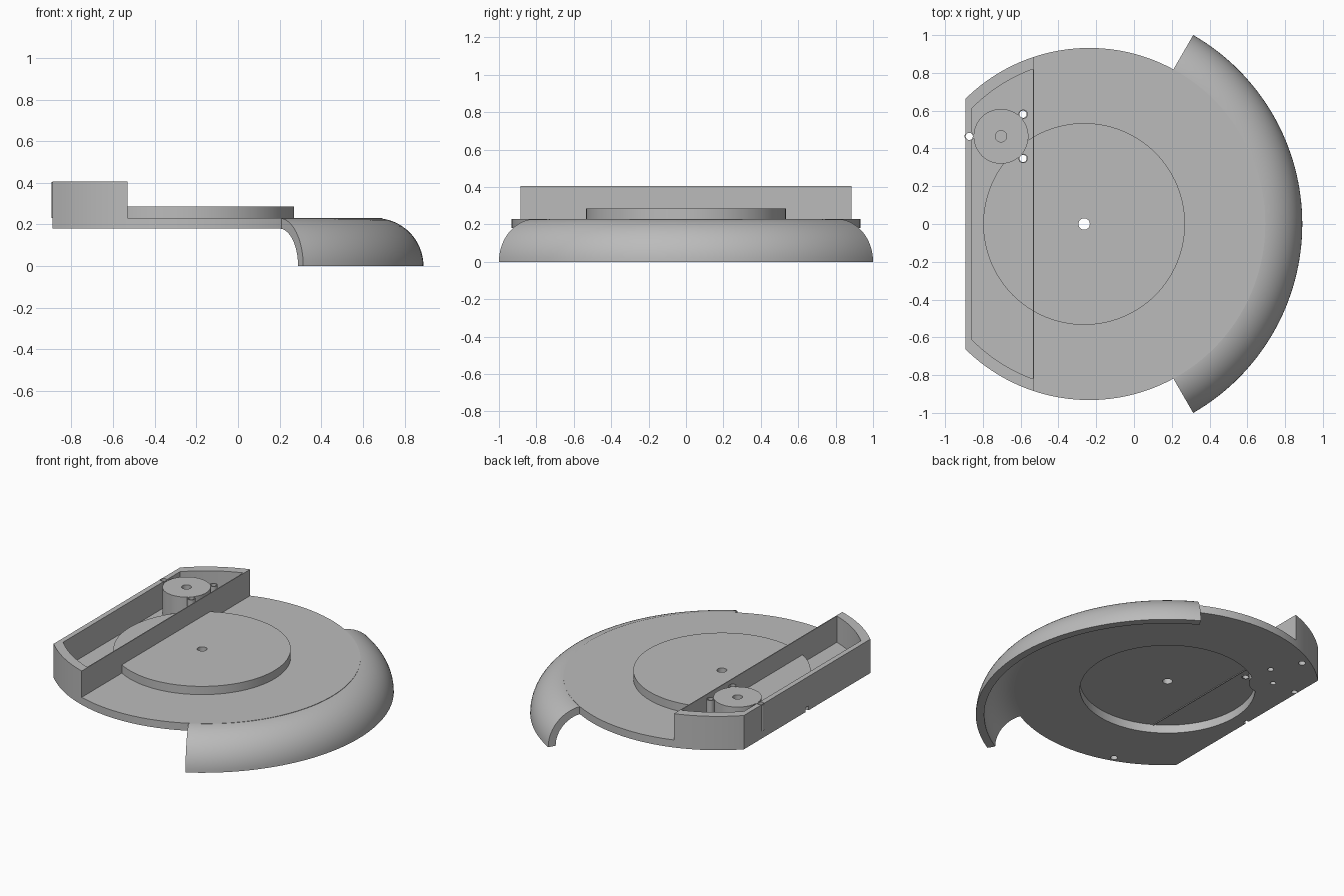
import bpy, bmesh, math

if "Cube" in bpy.data.objects:
    bpy.data.objects.remove(bpy.data.objects["Cube"], do_unlink=True)

grey = bpy.data.materials.new("plain grey")
grey.use_nodes = True
grey.diffuse_color = (0.5, 0.5, 0.5, 1)
grey.node_tree.nodes["Principled BSDF"].inputs["Base Color"].default_value = (0.5, 0.5, 0.5, 1)

HUB = -0.264                 # x of the blade axis
PLATE, PLATE_R = -0.237, 0.932
LOW, TOP, RIM_TOP = 0.18, 0.23, 0.405
BACK, DIVIDER = -0.891, -0.53


def finish(bm, name):
    bmesh.ops.remove_doubles(bm, verts=bm.verts, dist=1e-5)
    bmesh.ops.recalc_face_normals(bm, faces=bm.faces)
    mesh = bpy.data.meshes.new(name)
    bm.to_mesh(mesh)
    bm.free()
    mesh.materials.append(grey)
    ob = bpy.data.objects.new(name, mesh)
    bpy.context.collection.objects.link(ob)
    return ob


def prism(name, outline, z0, z1):
    bm = bmesh.new()
    low = [bm.verts.new((x, y, z0)) for x, y in outline]
    high = [bm.verts.new((x, y, z1)) for x, y in outline]
    bm.faces.new(low)
    bm.faces.new(high)
    for i in range(len(low)):
        j = (i + 1) % len(low)
        bm.faces.new((low[i], low[j], high[j], high[i]))
    return finish(bm, name)


def cylinder(name, x, y, r, z0, z1, n=32):
    ring = [(x + r * math.cos(2 * math.pi * i / n), y + r * math.sin(2 * math.pi * i / n)) for i in range(n)]
    return prism(name, ring, z0, z1)


def clipped_disc(cx, r, x0, x1, n=64):
    """Circle outline kept between two upright lines."""
    a0 = math.acos(max(-1, min(1, (x1 - cx) / r)))
    a1 = math.acos((x0 - cx) / r)
    angles = [a0 + (a1 - a0) * i / n for i in range(n + 1)]
    angles += [-a for a in reversed(angles) if a > 1e-6]
    return [(cx + r * math.cos(a), r * math.sin(a)) for a in angles]


def combine(ob, other, op="DIFFERENCE"):
    mod = ob.modifiers.new("combine", "BOOLEAN")
    mod.operation, mod.solver, mod.object = op, "EXACT", other
    other.hide_render = True
    bpy.context.view_layer.objects.active = ob
    bpy.ops.object.modifier_apply(modifier=mod.name)
    bpy.data.objects.remove(other, do_unlink=True)


# Base plate with its raised, hollow hub
plate = prism("base_plate", clipped_disc(PLATE, PLATE_R, BACK, PLATE + PLATE_R), LOW, TOP)
combine(plate, cylinder("hub", HUB, 0, 0.534, 0.2, 0.285, 128), "UNION")
combine(plate, cylinder("recess", HUB, 0, 0.528, 0.1, 0.235, 128))
combine(plate, cylinder("hub_hole", HUB, 0, 0.03, 0.1, 0.5))

# Open box at the back: curved ends, flat back wall and thin divider
box = prism("box_wall", clipped_disc(PLATE, PLATE_R, BACK, DIVIDER), TOP, RIM_TOP)
combine(box, prism("box_inside", clipped_disc(PLATE, 0.872, -0.857, -0.536), 0.1, 0.6))

# Round motor boss with blind shaft holes
BX, BY = -0.704, 0.464
boss = cylinder("motor_boss", BX, BY, 0.145, LOW, 0.402, 64)
combine(boss, cylinder("shaft_hole", BX, BY, 0.03, 0.3, 0.6))
combine(boss, cylinder("lower_hole", BX, BY, 0.017, 0.1, 0.24))
combine(plate, cylinder("boss_seat", BX, BY, 0.145, 0.1, 0.6, 64))

# Three screw posts around the boss, drilled right through
posts = []
for px, py in ((-0.872, BY), (BX + 0.117, BY + 0.117), (BX + 0.117, BY - 0.117)):
    post = cylinder("screw_post", px, py, 0.025, TOP, RIM_TOP - 0.002)
    for part in (plate, box, boss, post):
        combine(part, cylinder("drill", px, py, 0.019, 0.1, 0.6))
    posts.append(post)

# Small fixing holes under the curved walls and a cable notch
for hx, hy in ((-0.683, 0.76), (-0.548, -0.84)):
    combine(plate, cylinder("fixing_hole", hx, hy, 0.022, 0.1, 0.222))
combine(plate, prism("notch", [(-0.95, -0.015), (-0.87, -0.015), (-0.87, 0.015), (-0.95, 0.015)], 0.1, 0.21))

# Rounded guard swept through a third of a turn
ROUND, OUTER, ARC = 0.925, 0.23, 16
INNER = 0.18
profile = []
for i in range(ARC + 1):
    a = math.pi / 2 * (1 - i / ARC)
    profile.append((ROUND + OUTER * math.cos(a), OUTER * math.sin(a)))
for i in range(ARC + 1):
    a = math.pi / 2 * i / ARC
    profile.append((ROUND + INNER * math.cos(a), INNER * math.sin(a)))
bm = bmesh.new()
rings = []
STEPS = 64
for s in range(STEPS + 1):
    t = math.radians(-60 + 120 * s / STEPS)
    rings.append([bm.verts.new((HUB + r * math.cos(t), r * math.sin(t), z)) for r, z in profile])
for a, b in zip(rings, rings[1:]):
    for i in range(len(profile)):
        j = (i + 1) % len(profile)
        bm.faces.new((a[i], a[j], b[j], b[i]))
bm.faces.new(rings[0])
bm.faces.new(rings[-1])
guard = finish(bm, "blade_guard")

# Smooth curved sides, sharp edges kept
bpy.ops.object.select_all(action="DESELECT")
for ob in [plate, box, boss, guard] + posts:
    ob.select_set(True)
bpy.context.view_layer.objects.active = plate
bpy.ops.object.shade_smooth_by_angle(angle=math.radians(30))
